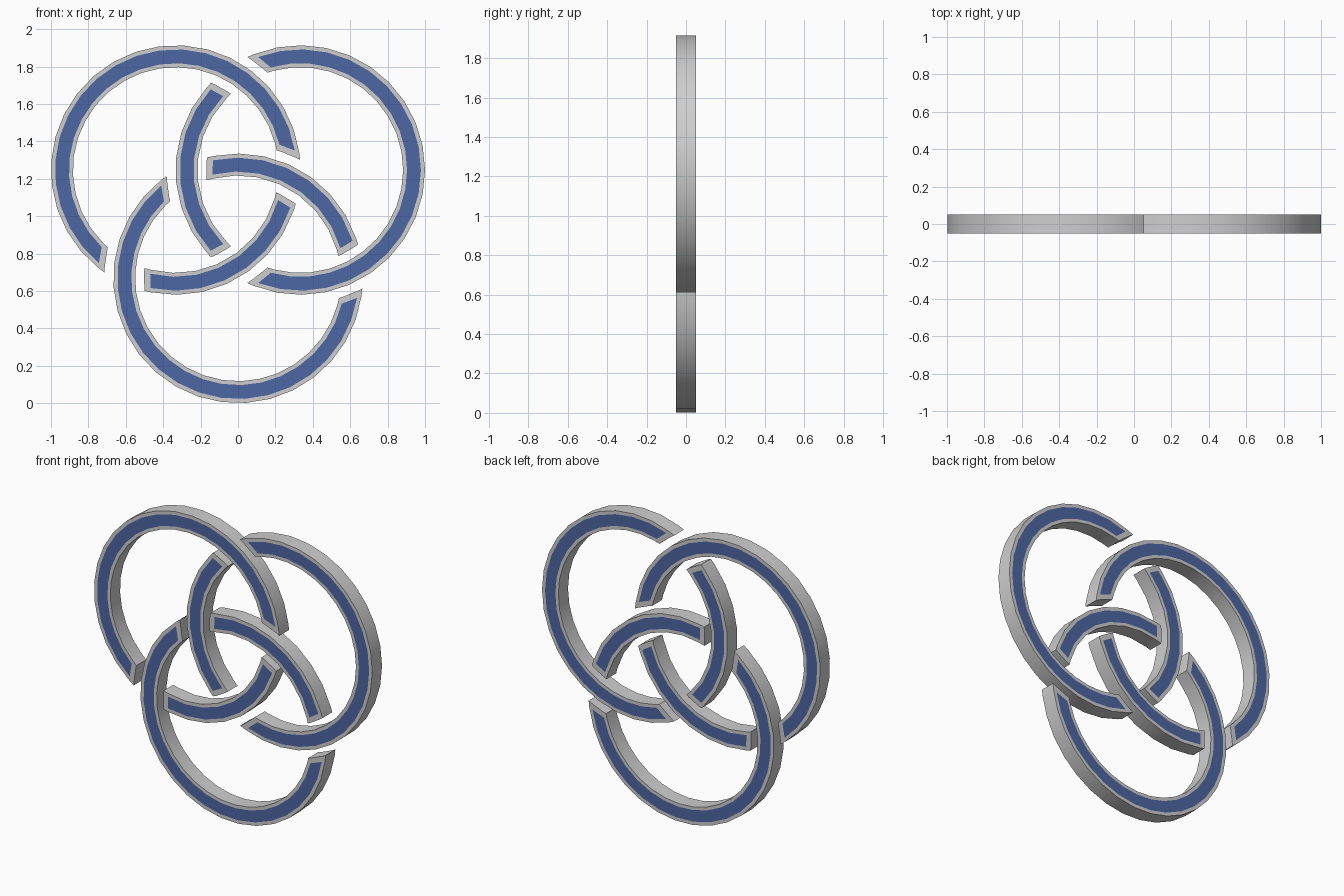
import bpy, bmesh, math

if "Cube" in bpy.data.objects:
    bpy.data.objects.remove(bpy.data.objects["Cube"])

R_IN, R_OUT = 0.55, 0.667          # band edges
ROWS = [R_IN, 0.571, 0.645, R_OUT]  # middle strip is blue
DEPTH = 0.05                       # half thickness
CUT_IN, CUT_OUT, INSET = 0.503, 0.715, 0.033


def material(name, rgb):
    m = bpy.data.materials.new(name)
    m.diffuse_color = (*rgb, 1)
    m.use_nodes = True
    m.node_tree.nodes["Principled BSDF"].inputs["Base Color"].default_value = m.diffuse_color
    return m


grey = material("light grey", (0.62, 0.62, 0.62))
blue = material("blue", (0.073, 0.135, 0.36))


def cut_angle(r, cut, dist):
    """Angle on a circle of radius r where it meets the cutter circle."""
    return math.acos((r * r + dist * dist - cut * cut) / (2 * r * dist))


def arc(name, centre, over, inner, n):
    """Band segment whose ends follow the ring passing over it."""
    dx, dz = over[0] - centre[0], over[1] - centre[1]
    dist, base = math.hypot(dx, dz), math.atan2(dz, dx)
    cut = CUT_IN if inner else CUT_OUT
    cut_b = cut - INSET if inner else cut + INSET

    def angles(r):
        a, b = cut_angle(r, cut, dist), cut_angle(r, cut_b, dist)
        if inner:
            a0, b0, a1, b1 = -a, -b, a, b
        else:
            a0, b0, a1, b1 = a, b, 2 * math.pi - a, 2 * math.pi - b
        return [a0] + [b0 + (b1 - b0) * i / n for i in range(n + 1)] + [a1]

    bm = bmesh.new()
    grids = []
    for y in (-DEPTH, DEPTH):
        grids.append([[bm.verts.new((centre[0] + r * math.cos(base + t), y,
                                     centre[1] + r * math.sin(base + t)))
                       for t in angles(r)] for r in ROWS])
    cols = n + 3
    # front and back faces with the inset blue strip
    for g in grids:
        for j in range(3):
            for i in range(cols - 1):
                f = bm.faces.new((g[j][i], g[j][i + 1], g[j + 1][i + 1], g[j + 1][i]))
                f.material_index = int(j == 1 and 0 < i < cols - 2)
    # edge walls and end caps
    f, b = grids
    for j in (0, 3):
        for i in range(cols - 1):
            bm.faces.new((f[j][i], f[j][i + 1], b[j][i + 1], b[j][i]))
    for i in (0, cols - 1):
        for j in range(3):
            bm.faces.new((f[j][i], f[j + 1][i], b[j + 1][i], b[j][i]))
    bmesh.ops.recalc_face_normals(bm, faces=bm.faces)
    me = bpy.data.meshes.new(name)
    bm.to_mesh(me)
    bm.free()
    me.materials.append(grey)
    me.materials.append(blue)
    ob = bpy.data.objects.new(name, me)
    bpy.context.collection.objects.link(ob)
    bpy.ops.object.select_all(action='DESELECT')
    ob.select_set(True)
    bpy.context.view_layer.objects.active = ob
    bpy.ops.object.shade_smooth_by_angle(angle=math.radians(30))


# three interlaced rings, each passing under the next
left, right, bottom = (-0.333, 1.247), (0.333, 1.247), (0, 0.668)
for name, centre, over in (("left_ring", left, bottom),
                           ("right_ring", right, left),
                           ("bottom_ring", bottom, right)):
    arc(name + "_outer_arc", centre, over, False, 20)
    arc(name + "_inner_arc", centre, over, True, 7)
